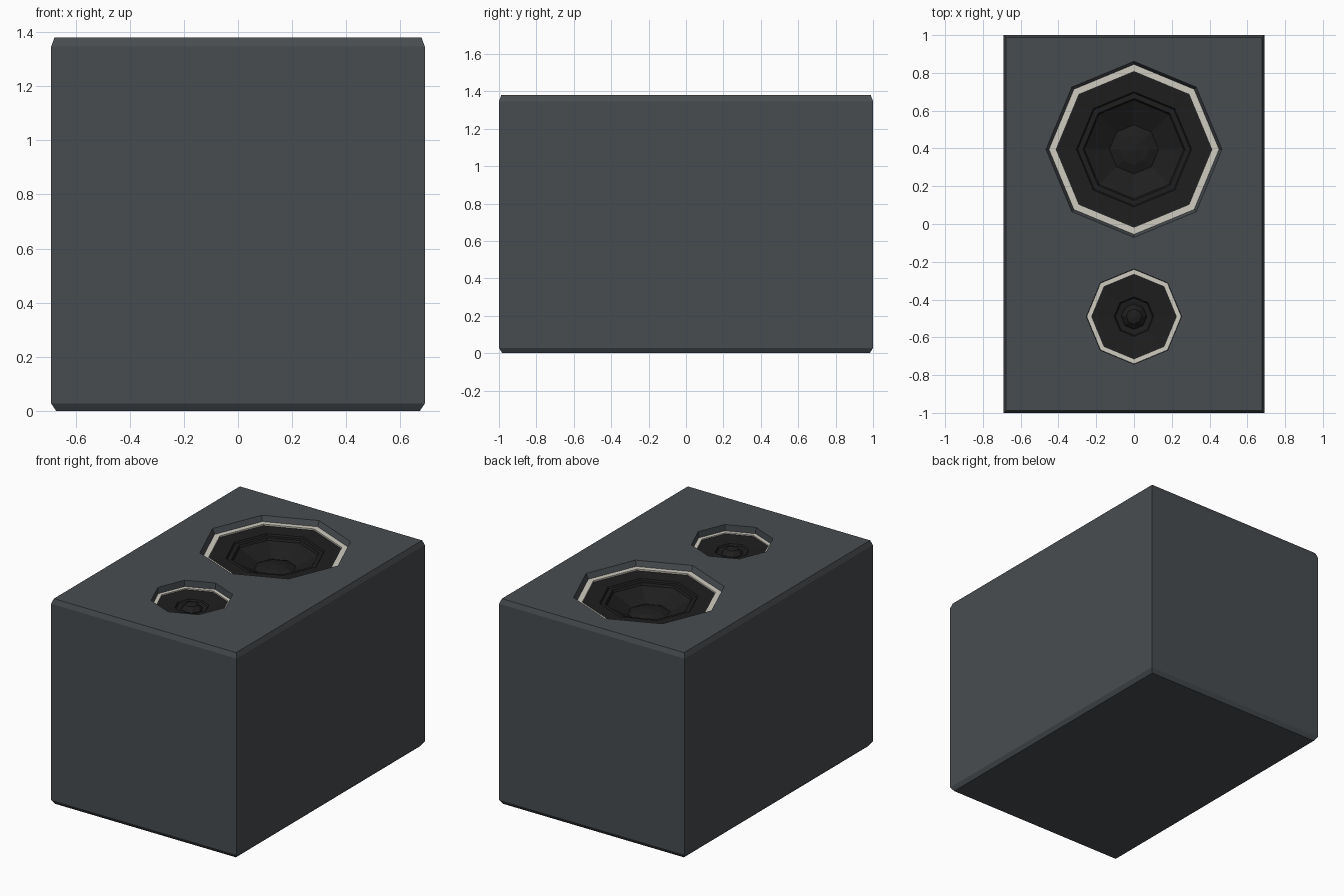
import bpy, bmesh
from math import cos, sin, pi

if "Cube" in bpy.data.objects:
    bpy.data.objects.remove(bpy.data.objects["Cube"])

TOP = 1.38
SIDES = 8
WOOFER = (0.0, 0.395)
TWEETER = (0.0, -0.49)
WOOFER_R, TWEETER_R = 0.466, 0.252


def material(name, rgb):
    m = bpy.data.materials.new(name)
    m.diffuse_color = (*rgb, 1)
    m.use_nodes = True
    m.node_tree.nodes["Principled BSDF"].inputs["Base Color"].default_value = m.diffuse_color
    return m


grey = material("cabinet_grey", (0.065, 0.073, 0.08))
black = material("driver_black", (0.013, 0.013, 0.013))
cream = material("trim_cream", (0.62, 0.6, 0.53))


def finish(bm, name, mat):
    me = bpy.data.meshes.new(name)
    bm.to_mesh(me)
    bm.free()
    me.materials.append(mat)
    ob = bpy.data.objects.new(name, me)
    bpy.context.collection.objects.link(ob)
    return ob


def ring(bm, centre, r, z):
    return [bm.verts.new((centre[0] + r * cos(2 * pi * i / SIDES),
                          centre[1] + r * sin(2 * pi * i / SIDES), z)) for i in range(SIDES)]


def bridge(bm, a, b):
    n = len(a)
    for i in range(n):
        bm.faces.new((a[i], a[(i + 1) % n], b[(i + 1) % n], b[i]))


def lathe(name, centre, profile, mat):
    """Eight-sided turned part; profile runs from outside in, depths relative to the baffle."""
    bm = bmesh.new()
    last = None
    for r, dz in profile:
        if r == 0:
            tip = bm.verts.new((*centre, TOP + dz))
            for i in range(SIDES):
                bm.faces.new((last[i], last[(i + 1) % SIDES], tip))
            break
        cur = ring(bm, centre, r, TOP + dz)
        if last:
            bridge(bm, last, cur)
        last = cur
    return finish(bm, name, mat)


# Cabinet: chamfered box whose top face has two octagonal openings
bm = bmesh.new()
levels = []
for inset, z in ((0.018, 0), (0, 0.028), (0, 1.347), (0.012, TOP)):
    x, y = 0.69 - inset, 1.0 - inset
    levels.append([bm.verts.new((sx * x, sy * y, z))
                   for sx, sy in ((-1, -1), (1, -1), (1, 1), (-1, 1))])
bm.faces.new(levels[0][::-1])
for a, b in zip(levels, levels[1:]):
    bridge(bm, a, b)
loops = [levels[-1], ring(bm, WOOFER, WOOFER_R, TOP), ring(bm, TWEETER, TWEETER_R, TOP)]
edges = []
for lp in loops:
    for i in range(len(lp)):
        pair = (lp[i], lp[(i + 1) % len(lp)])
        edges.append(bm.edges.get(pair) or bm.edges.new(pair))
bmesh.ops.triangle_fill(bm, edges=edges, use_beauty=True, use_dissolve=False, normal=(0, 0, 1))
finish(bm, "cabinet", grey)

# Woofer: recess wall, trim ring, surround, cone and dust cap
lathe("woofer_recess", WOOFER, [(WOOFER_R, 0), (0.45, -0.035)], grey)
lathe("woofer_trim", WOOFER, [(0.45, -0.035), (0.412, -0.035), (0.412, -0.045)], cream)
lathe("woofer_cone", WOOFER, [(0.412, -0.045), (0.305, -0.05), (0.298, -0.06), (0.27, -0.06),
                              (0.262, -0.075), (0.13, -0.14), (0.08, -0.12), (0, -0.11)], black)

# Tweeter: recess wall, trim ring, waveguide and dome
lathe("tweeter_recess", TWEETER, [(TWEETER_R, 0), (0.25, -0.042)], grey)
lathe("tweeter_trim", TWEETER, [(0.25, -0.042), (0.224, -0.042), (0.224, -0.05)], cream)
lathe("tweeter_dome", TWEETER, [(0.224, -0.05), (0.105, -0.06), (0.098, -0.07), (0.068, -0.075),
                                (0.06, -0.065), (0.04, -0.045), (0, -0.038)], black)
